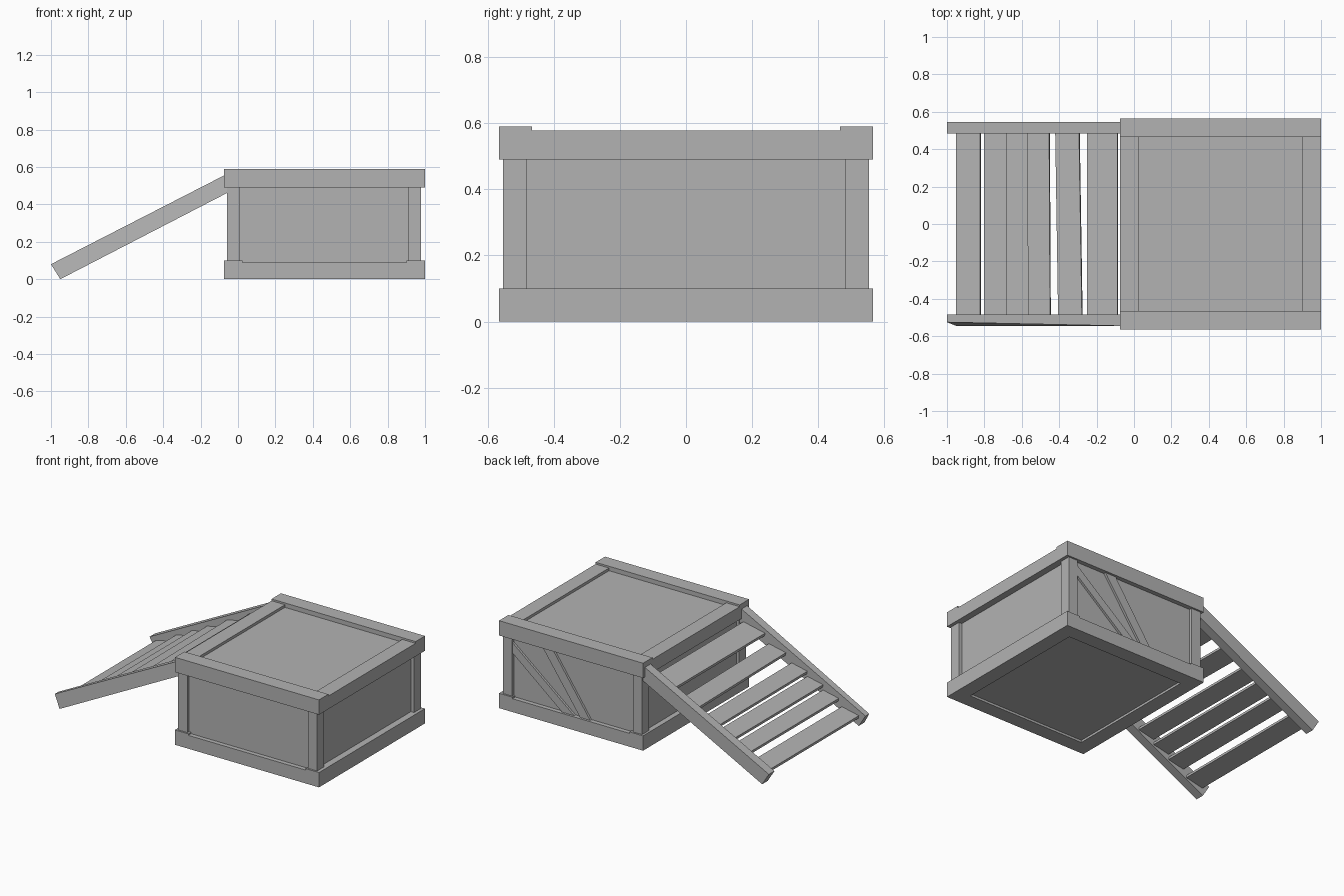
import bpy
import bmesh
from math import radians
from mathutils import Matrix

cube = bpy.data.objects.get("Cube")
if cube:
    bpy.data.objects.remove(cube, do_unlink=True)

GREY = 0.45
wood = bpy.data.materials.new("plain_grey")
wood.use_nodes = True
wood.diffuse_color = (GREY, GREY, GREY, 1)
wood.node_tree.nodes["Principled BSDF"].inputs["Base Color"].default_value = (GREY, GREY, GREY, 1)


def finish(name, bm):
    bmesh.ops.recalc_face_normals(bm, faces=bm.faces)
    mesh = bpy.data.meshes.new(name)
    bm.to_mesh(mesh)
    bm.free()
    mesh.materials.append(wood)
    obj = bpy.data.objects.new(name, mesh)
    bpy.context.collection.objects.link(obj)
    return obj


def box(name, x, y, z):
    """Axis-aligned board between (min, max) pairs."""
    bm = bmesh.new()
    size = [b - a for a, b in (x, y, z)]
    mid = [(a + b) / 2 for a, b in (x, y, z)]
    bmesh.ops.create_cube(bm, size=1, matrix=Matrix.Translation(mid) @ Matrix.Diagonal((*size, 1)))
    return finish(name, bm)


def prism(name, profile, y0, y1):
    """Side profile in x and z, extruded along y."""
    bm = bmesh.new()
    face = bm.faces.new([bm.verts.new((x, y0, z)) for x, z in profile])
    out = bmesh.ops.extrude_face_region(bm, geom=[face])["geom"]
    bmesh.ops.translate(bm, vec=(0, y1 - y0, 0),
                        verts=[v for v in out if isinstance(v, bmesh.types.BMVert)])
    return finish(name, bm)


X0, X1, Y, H, RAIL = -0.075, 1.0, 0.565, 0.59, 0.1

# Crate panels
box("crate_panels", (-0.04, 0.955), (-0.535, 0.535), (0.015, 0.56))

# Long rails and corner posts, front and back
for side, s in (("front", -1), ("back", 1)):
    rail_y = sorted((s * Y, s * (Y - RAIL)))
    post_y = sorted((s * (Y - 0.012), s * 0.48))
    box(side + "_top_rail", (X0, X1), rail_y, (H - RAIL, H))
    box(side + "_bottom_rail", (X0 + RAIL, X1 - RAIL), rail_y, (0, 0.09))
    box(side + "_right_post", (-0.06, 0.01), post_y, (0.09, 0.5))
    box(side + "_left_post", (0.91, 0.978), post_y, (0.09, 0.5))

# End rails between and below them
for side, x in (("right", (X0, X0 + RAIL)), ("left", (X1 - RAIL, X1))):
    box(side + "_top_rail", x, (RAIL - Y, Y - RAIL), (H - RAIL, 0.578))
    box(side + "_bottom_rail", x, (-Y, Y), (0, RAIL))

# Diagonal braces on the back panel
prism("back_long_brace", [(0.91, 0.46), (0.91, 0.39), (0.54, 0.09), (0.45, 0.09)], 0.53, 0.55)
prism("back_short_brace", [(0.69, 0.495), (0.61, 0.495), (0.33, 0.09), (0.405, 0.09)], 0.53, 0.55)

# Ramp stringers, the front one slightly rolled at its foot
slope = [(-1.0, 0.08), (-0.95, 0.0), (-0.06, 0.46), (-0.06, 0.562)]
prism("ramp_back_stringer", slope, 0.485, 0.545)
front = prism("ramp_front_stringer", slope, -0.545, -0.485)
for v in front.data.vertices:
    if v.co.x < -0.99 and v.co.y < -0.5:
        v.co.y += 0.02

# Ramp treads: centre x, width, turn in plan
treads = [(-0.887, 0.13, 0), (-0.742, 0.12, 0), (-0.625, 0.12, 0),
          (-0.51, 0.12, 0.3), (-0.35, 0.13, 0.9), (-0.17, 0.165, 0)]
for i, (x, width, turn) in enumerate(treads):
    tread = box("ramp_tread_%d" % (i + 1), (-width / 2, width / 2), (-0.49, 0.49), (-0.02, 0))
    tread.location = (x, 0, 0.083 + (x + 0.887) * 0.52)
    tread.rotation_euler = (0, radians(-12), radians(turn))
